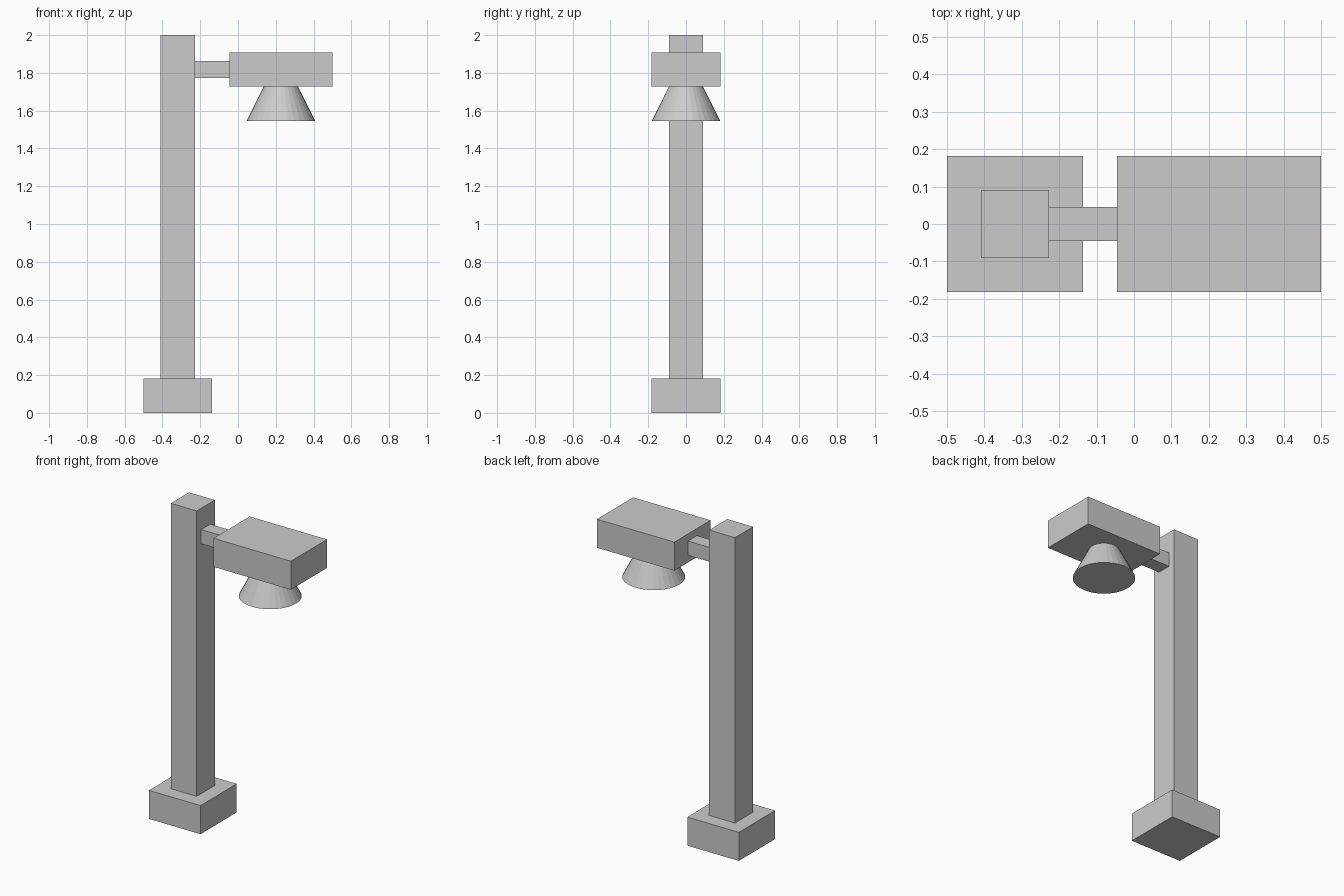
import bpy

if "Cube" in bpy.data.objects:
    bpy.data.objects.remove(bpy.data.objects["Cube"])

U = 2 / 11  # design unit: the lamp is 11 units tall


def box(name, x0, x1, depth, z0, z1):
    """Box centred on y = 0, given in design units."""
    bpy.ops.mesh.primitive_cube_add(
        size=1, location=((x0 + x1) / 2 * U, 0, (z0 + z1) / 2 * U))
    ob = bpy.context.object
    ob.name = name
    ob.scale = ((x1 - x0) * U, depth * U, (z1 - z0) * U)
    bpy.ops.object.transform_apply(location=False, rotation=False, scale=True)
    return ob


# Footing and upright
box("base", -2.75, -0.75, 2, 0, 1)
box("post", -2.25, -1.25, 1, 1, 11)

# Arm carrying the lamp housing
box("arm", -1.25, -0.25, 0.5, 9.75, 10.25)
box("lamp_housing", -0.25, 2.75, 2, 9.5, 10.5)

# Flared shade below the housing
bpy.ops.mesh.primitive_cone_add(
    vertices=32, radius1=U, radius2=U / 2, depth=U,
    location=(1.25 * U, 0, 9 * U))
bpy.context.object.name = "lamp_shade"
